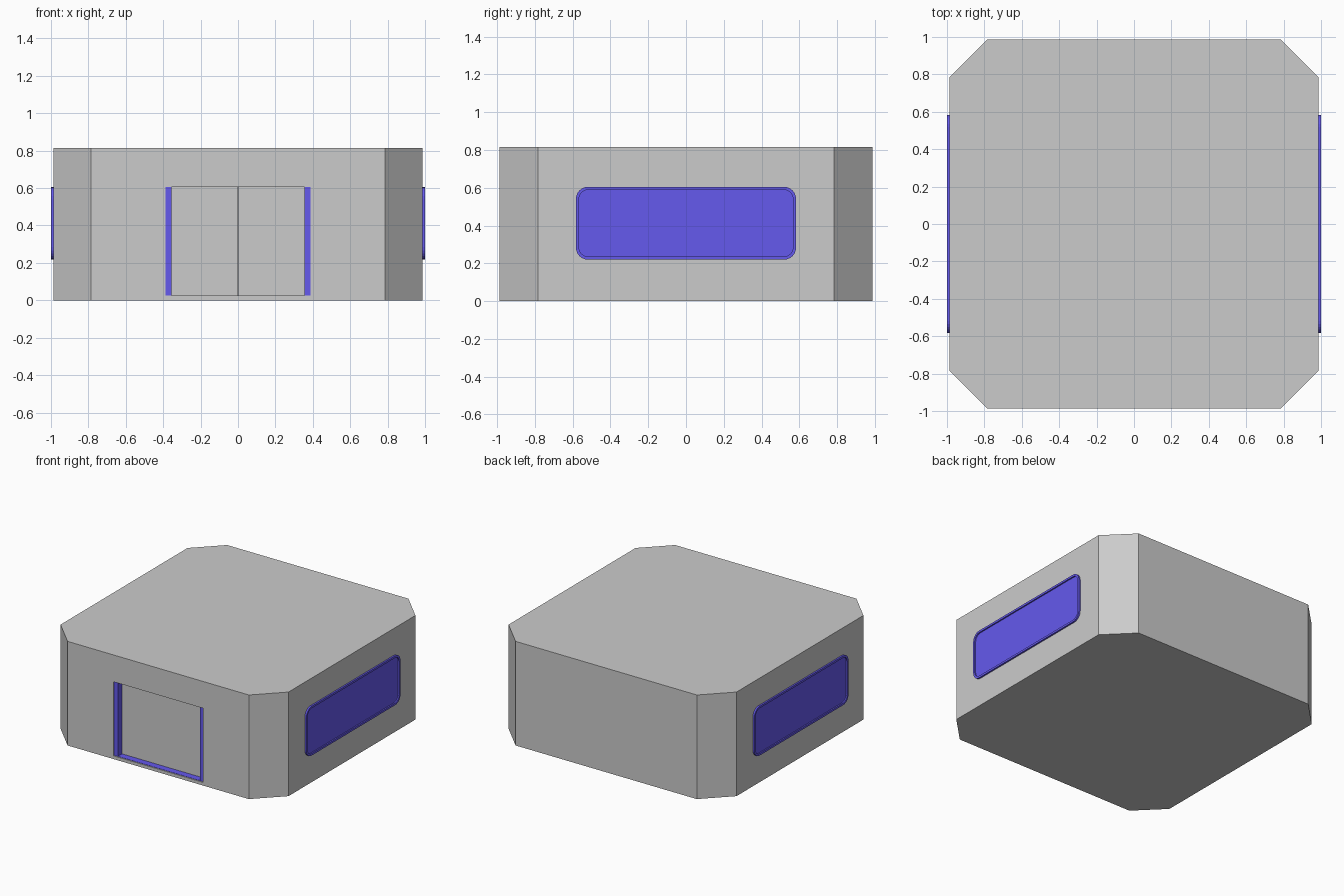
import bpy, bmesh, math

if "Cube" in bpy.data.objects:
    bpy.data.objects.remove(bpy.data.objects["Cube"])

blue = bpy.data.materials.new("blue_trim")
blue.diffuse_color = (0.13, 0.1, 0.85, 1)
blue.use_nodes = True
blue.node_tree.nodes["Principled BSDF"].inputs["Base Color"].default_value = blue.diffuse_color


def finish(bm, name, mat=None):
    bmesh.ops.recalc_face_normals(bm, faces=bm.faces)
    me = bpy.data.meshes.new(name)
    bm.to_mesh(me)
    bm.free()
    ob = bpy.data.objects.new(name, me)
    bpy.context.collection.objects.link(ob)
    if mat:
        me.materials.append(mat)
    return ob


def box(name, x0, x1, y0, y1, z0, z1, mat=None):
    bm = bmesh.new()
    bmesh.ops.create_cube(bm, size=1)
    for v in bm.verts:
        v.co.x = x1 if v.co.x > 0 else x0
        v.co.y = y1 if v.co.y > 0 else y0
        v.co.z = z1 if v.co.z > 0 else z0
    return finish(bm, name, mat)


def rounded_rect(w, h, r, n=6):
    pts = []
    for k, (sx, sz) in enumerate([(1, 1), (-1, 1), (-1, -1), (1, -1)]):
        for i in range(n + 1):
            a = math.pi / 2 * (k + i / n)
            pts.append((sx * (w - r) + r * math.cos(a), sz * (h - r) + r * math.sin(a)))
    return pts


# Body: square block with cut corners
S, C, H = 0.987, 0.785, 0.815
bm = bmesh.new()
outline = [(S, -C), (S, C), (C, S), (-C, S), (-S, C), (-S, -C), (-C, -S), (C, -S)]
base = bm.faces.new([bm.verts.new((x, y, 0)) for x, y in outline])
top = bmesh.ops.extrude_face_region(bm, geom=[base])
for v in top["geom"]:
    if isinstance(v, bmesh.types.BMVert):
        v.co.z = H
body = finish(bm, "body")

# Doorway recess cut into the front
Z0, Z1, DOOR_Y = 0.025, 0.605, -0.928
cutter = box("doorway_cutter", -0.387, 0.387, -1.1, DOOR_Y + 0.015, Z0, Z1)
cutter.hide_render = True
cutter.hide_set(True)
cut = body.modifiers.new("doorway", 'BOOLEAN')
cut.operation = 'DIFFERENCE'
cut.solver = 'EXACT'
cut.object = cutter

# Door jambs, door leaves and sill
for s, side in ((-1, "left"), (1, "right")):
    xs = sorted((s * 0.355, s * 0.387))
    box("door_jamb_" + side, *xs, -S + 0.008, DOOR_Y + 0.015, Z0, Z1, blue)
    xs = sorted((s * 0.0015, s * 0.355))
    box("door_leaf_" + side, *xs, DOOR_Y, DOOR_Y + 0.015, Z0, Z1)
box("door_sill", -0.355, 0.355, -S + 0.008, DOOR_Y, Z0 - 0.01, Z0 + 0.002, blue)

# Side windows: raised rounded rim around a slightly sunken pane
for s, side in ((-1, "left"), (1, "right")):
    outer = rounded_rect(0.583, 0.193, 0.065)
    inner = rounded_rect(0.567, 0.177, 0.05)
    bm = bmesh.new()
    loops = [[bm.verts.new((s * x, y, z + 0.412)) for y, z in pts]
             for pts, x in ((outer, S - 0.005), (outer, 1.0), (inner, 1.0), (inner, 0.99))]
    for a, b in zip(loops, loops[1:]):
        for i in range(len(a)):
            j = (i + 1) % len(a)
            bm.faces.new((a[i], a[j], b[j], b[i]))
    bm.faces.new(loops[-1])
    bm.faces.new(loops[0][::-1])
    finish(bm, "window_" + side, blue)
